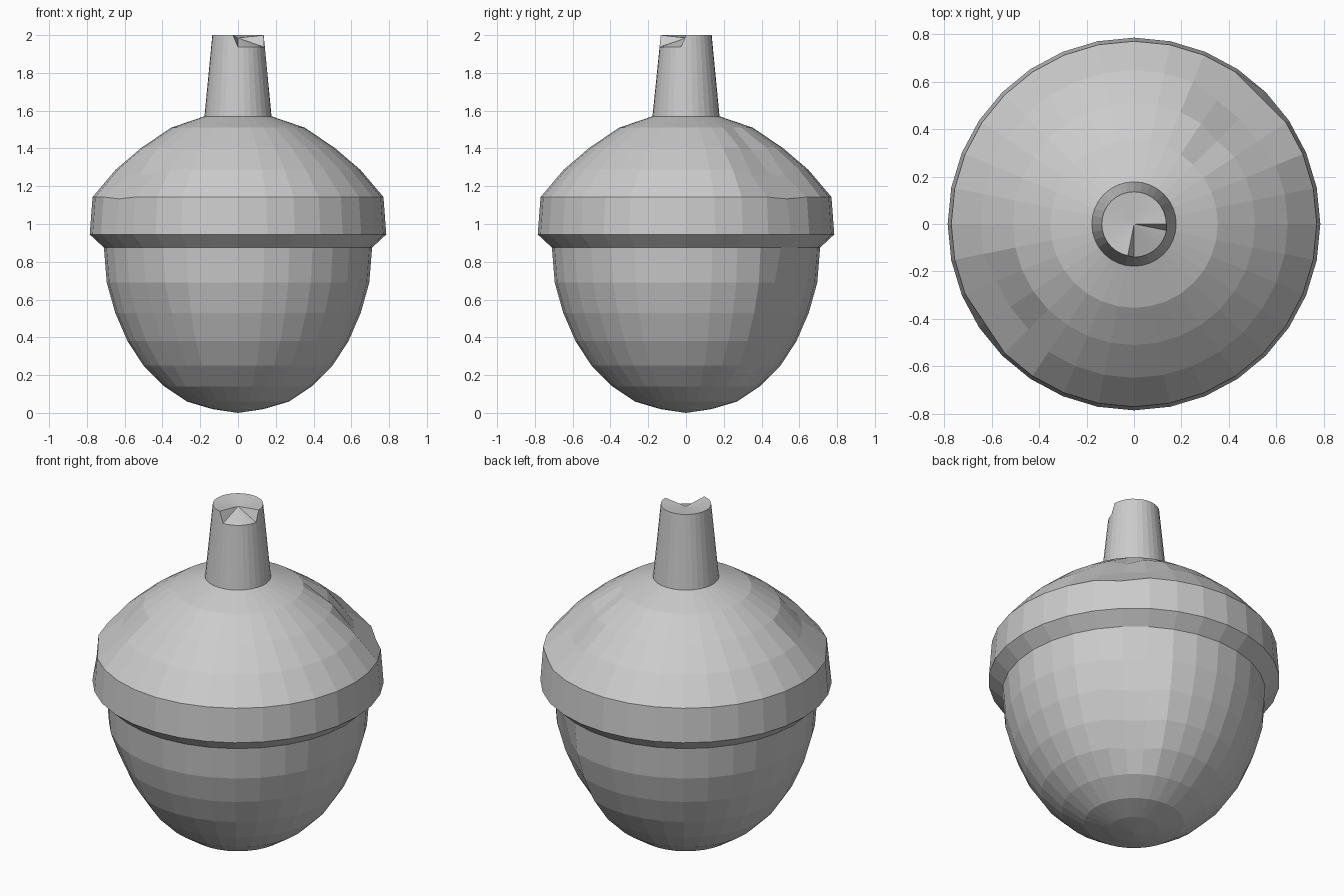
import bpy
from math import cos, sin, pi

if "Cube" in bpy.data.objects:
    bpy.data.objects.remove(bpy.data.objects["Cube"])

SIDES = 32


def lathe(name, profile, dents=(), pole_start=None, pole_end=None, edit=None):
    """Revolve (radius, z) points; dents are (column, ring, inward, down)."""
    verts, faces = [], []
    for r, z in profile:
        for i in range(SIDES):
            a = 2 * pi * i / SIDES
            verts.append([r * cos(a), r * sin(a), z])
    for k in range(len(profile) - 1):
        for i in range(SIDES):
            j = (i + 1) % SIDES
            faces.append((k * SIDES + i, k * SIDES + j,
                          (k + 1) * SIDES + j, (k + 1) * SIDES + i))
    for col, ring, inward, down in dents:
        v = verts[ring * SIDES + col % SIDES]
        a = 2 * pi * col / SIDES
        v[0] -= inward * cos(a)
        v[1] -= inward * sin(a)
        v[2] -= down
    last = (len(profile) - 1) * SIDES
    for pole, base, flip in ((pole_start, 0, True), (pole_end, last, False)):
        if pole is None:
            continue
        verts.append([0, 0, pole])
        c = len(verts) - 1
        for i in range(SIDES):
            a, b = base + i, base + (i + 1) % SIDES
            faces.append((b, a, c) if flip else (a, b, c))
    mesh = bpy.data.meshes.new(name)
    mesh.from_pydata(verts, [], faces)
    mesh.update()
    obj = bpy.data.objects.new(name, mesh)
    bpy.context.collection.objects.link(obj)
    return obj


# Nut: rounded faceted bowl with shallow dents at back right and front left
nut_profile = [(0.135, 0.02), (0.27, 0.06), (0.39, 0.14), (0.50, 0.25),
               (0.585, 0.38), (0.65, 0.53), (0.695, 0.69), (0.71, 0.875)]
nut_dents = [(c, k, 0.03, 0) for c in (4, 5) for k in (3, 4, 5, 6)]
nut_dents += [(c, k, 0.015, 0) for c in (20, 21) for k in (3, 4, 5)]
lathe("nut", nut_profile, nut_dents, pole_start=0.0)

# Cap: overhanging lip and dome, chipped at back right and front left
cap_profile = [(0.71, 0.875), (0.785, 0.945), (0.77, 1.143), (0.648, 1.287),
               (0.51, 1.405), (0.353, 1.51), (0.178, 1.57)]
cap_dents = [(c, 3, 0.02, 0.03) for c in (3, 4, 5)]
cap_dents += [(4, 4, 0.015, 0.02), (4, 2, 0.015, 0.01)]
cap_dents += [(c, 3, 0.02, 0.025) for c in (18, 19, 20)]
cap_dents += [(19, 2, 0.015, 0.01)]
lathe("cap", cap_profile, cap_dents)

# Stem: tapered stalk with a notch broken out of the front right of its tip
notch = [(c, 1, -0.004, 0.063) for c in range(24, 32)]
lathe("stem", [(0.178, 1.565), (0.136, 2.0)], notch, pole_end=1.985)
